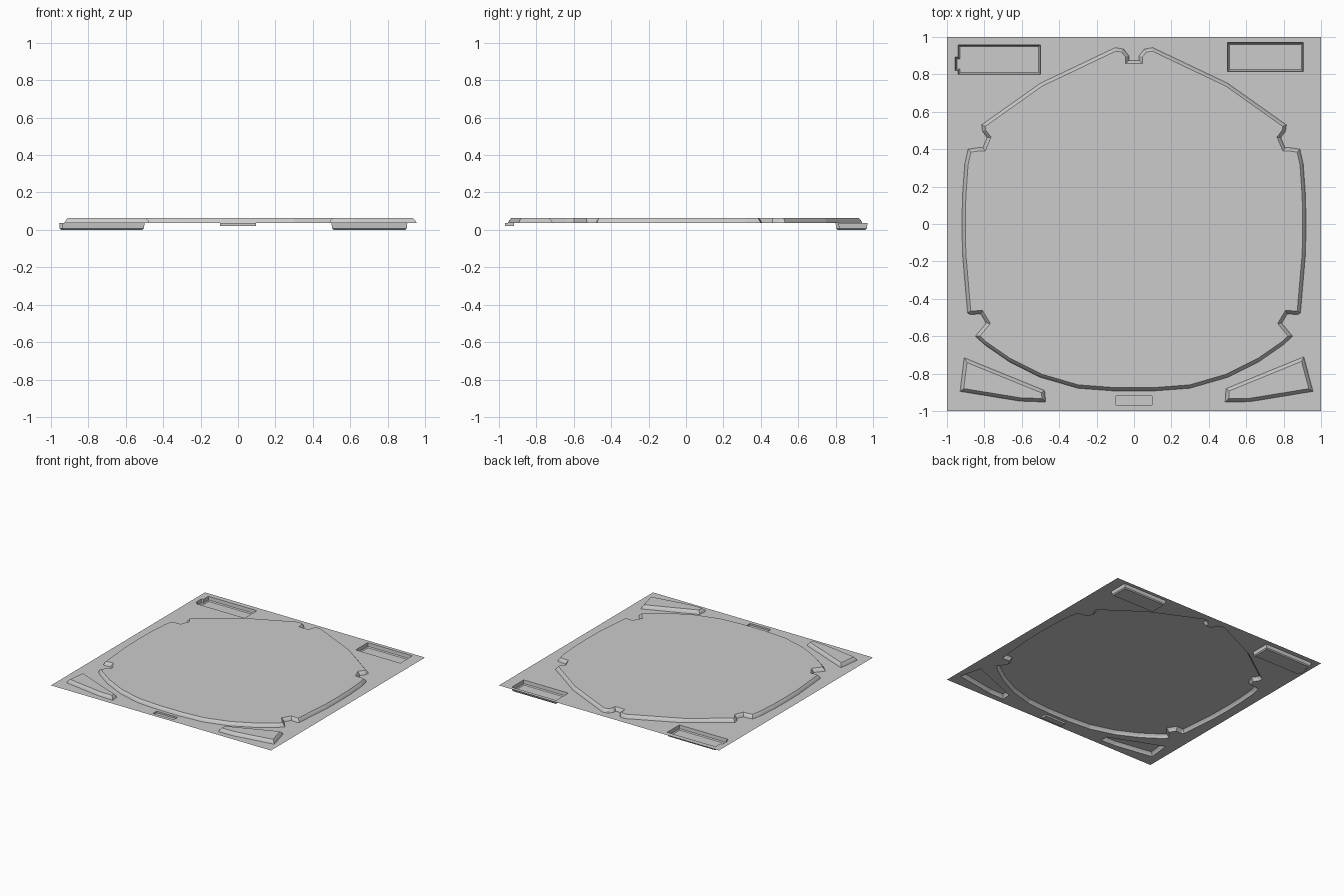
import bpy, bmesh
from mathutils import Vector

if "Cube" in bpy.data.objects:
    bpy.data.objects.remove(bpy.data.objects["Cube"])

SHEET = 0.036   # height of the base sheet
TOP = 0.064     # height of the raised parts


def ccw(pts):
    area = sum(a[0] * b[1] - b[0] * a[1] for a, b in zip(pts, pts[1:] + pts[:1]))
    return pts if area > 0 else pts[::-1]


def inset(pts, d):
    """Mitred inward offset of a counter-clockwise loop."""
    out = []
    n = len(pts)
    for i in range(n):
        p, q, r = (Vector(pts[j % n]) for j in (i - 1, i, i + 1))
        e1, e2 = (q - p).normalized(), (r - q).normalized()
        n1, n2 = Vector((-e1.y, e1.x)), Vector((-e2.y, e2.x))
        m = (n1 + n2) / max(1 + n1.dot(n2), 0.5)
        out.append(tuple(q + m * d))
    return out


def finish(bm, name):
    me = bpy.data.meshes.new(name)
    bm.to_mesh(me)
    bm.free()
    ob = bpy.data.objects.new(name, me)
    bpy.context.collection.objects.link(ob)
    return ob


holes = []


def pressed(name, pts, profile):
    """Pressed shape: rings of (inset, z) from the sheet, closed by a cap."""
    pts = ccw(pts)
    holes.append(pts)
    bm = bmesh.new()
    rings = [[bm.verts.new((x, y, z)) for x, y in (inset(pts, d) if d else pts)]
             for d, z in profile]
    n = len(pts)
    for a, b in zip(rings, rings[1:]):
        for i in range(n):
            j = (i + 1) % n
            bm.faces.new((a[i], a[j], b[j], b[i]))
    bm.faces.new(rings[-1])
    return finish(bm, name)


def rect(x0, x1, y0, y1):
    return [(x0, y0), (x1, y0), (x1, y1), (x0, y1)]


# large raised centre panel, right half mirrored to the left
half = [(0.028, 0.875), (0.028, 0.90), (0.055, 0.935), (0.10, 0.943), (0.50, 0.753),
        (0.815, 0.53), (0.81, 0.495), (0.785, 0.462), (0.808, 0.408), (0.835, 0.408),
        (0.887, 0.40), (0.905, 0.32), (0.917, 0.15), (0.92, 0.0), (0.917, -0.16),
        (0.89, -0.475), (0.875, -0.485), (0.82, -0.48), (0.79, -0.53), (0.848, -0.60),
        (0.80, -0.645), (0.67, -0.735), (0.50, -0.82), (0.30, -0.878), (0.10, -0.893)]
outline = half + [(-x, y) for x, y in reversed(half)]
raised = [(0, SHEET), (0.007, 0.05), (0.018, TOP)]
pressed("centre_panel", outline, raised)

# raised wedges in the front corners
pressed("right_wedge", [(0.908, -0.71), (0.957, -0.895), (0.62, -0.95),
                        (0.487, -0.952), (0.492, -0.88)], raised)
pressed("left_wedge", [(-0.908, -0.715), (-0.93, -0.895), (-0.61, -0.947),
                       (-0.472, -0.952), (-0.478, -0.89)], raised)

# recessed trays in the back corners
tray = [(0, SHEET), (0.003, 0.008), (0.010, 0)]
pressed("right_tray", rect(0.50, 0.905, 0.815, 0.97), tray)
pressed("left_tray", [(-0.94, 0.80), (-0.50, 0.80), (-0.50, 0.958), (-0.94, 0.958),
                      (-0.94, 0.892), (-0.956, 0.892), (-0.956, 0.82), (-0.94, 0.82)], tray)

# shallow slot at the front
pressed("front_slot", rect(-0.095, 0.095, -0.968, -0.92), [(0, SHEET), (0, 0.022)])

# flat base sheet with openings for every pressed shape
bm = bmesh.new()
edges = []
for loop in [rect(-1, 1, -1, 1)] + holes:
    vs = [bm.verts.new((x, y, SHEET)) for x, y in loop]
    edges += [bm.edges.new((a, b)) for a, b in zip(vs, vs[1:] + vs[:1])]
bmesh.ops.triangle_fill(bm, edges=edges, use_beauty=True, normal=(0, 0, 1))
for f in bm.faces:
    f.normal_update()
    if f.normal.z < 0:
        f.normal_flip()
bmesh.ops.dissolve_limit(bm, angle_limit=0.001, verts=[], edges=[])
finish(bm, "base_sheet")
